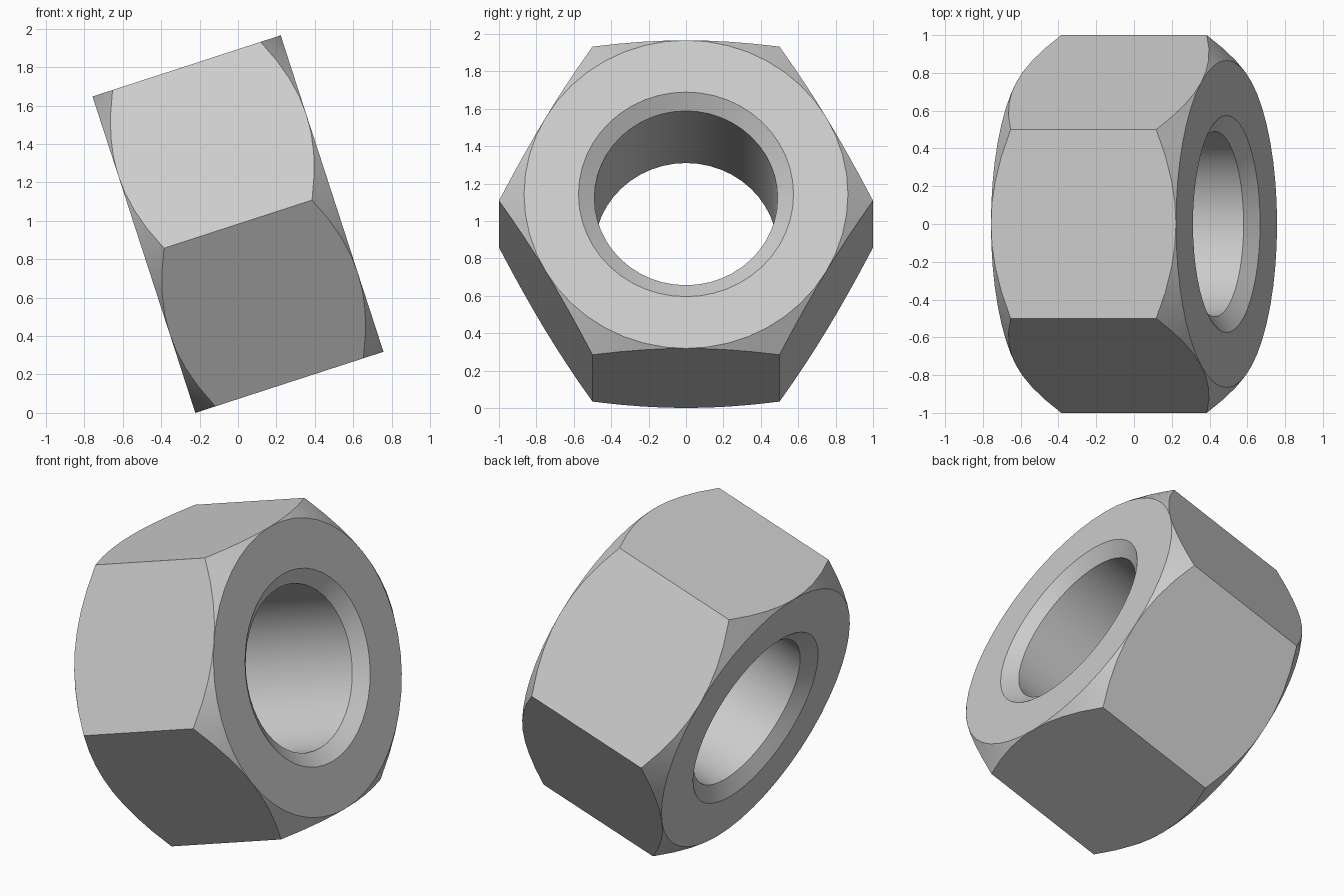
import bpy, bmesh
from math import cos, sin, pi, radians
from mathutils import Matrix

cube = bpy.data.objects.get("Cube")
if cube:
    bpy.data.objects.remove(cube, do_unlink=True)

SEGMENTS = 48          # multiple of 12, so corners and flat centres get a vertex
APOTHEM = cos(pi / 6)  # hexagon with corner radius 1
HALF = 0.515           # half the thickness
BORE, RIM = 0.49, 0.575
BORE_HALF = 0.451      # half length of the straight bore
SLOPE = 0.82           # drop of the corner chamfer per unit of radius
TILT = radians(18)

# Steel material
steel = bpy.data.materials.new("grey steel")
steel.use_nodes = True
colour = (0.6, 0.6, 0.6, 1)
steel.diffuse_color = colour
steel.node_tree.nodes["Principled BSDF"].inputs["Base Color"].default_value = colour


def section(angle):
    """Closed (radius, height) section of the nut at one angle."""
    off_flat = (angle + pi / 6) % (pi / 3) - pi / 6
    outer = APOTHEM / cos(off_flat)
    edge = HALF - (outer - APOTHEM) * SLOPE
    top = [(BORE, BORE_HALF), (RIM, HALF), (APOTHEM, HALF), (outer, edge)]
    return top + [(r, -h) for r, h in reversed(top)]


# Sweep the section around the axis; local x points at a flat
bm = bmesh.new()
rings = []
for i in range(SEGMENTS):
    a = 2 * pi * i / SEGMENTS
    rings.append([bm.verts.new((r * cos(a), r * sin(a), h)) for r, h in section(a)])
for i, ring in enumerate(rings):
    after = rings[(i + 1) % SEGMENTS]
    for j in range(len(ring)):
        k = (j + 1) % len(ring)
        bm.faces.new((ring[j], ring[k], after[k], after[j]))

# Close the chamfer where it runs out at the centre of each flat
bmesh.ops.remove_doubles(bm, verts=bm.verts, dist=0.0001)
bmesh.ops.recalc_face_normals(bm, faces=bm.faces)

# Lean the axis up from +x and stand the nut on the ground
bm.transform(Matrix.Rotation(pi / 2 - TILT, 4, "Y"))
lowest = min(v.co.z for v in bm.verts)
bm.transform(Matrix.Translation((0, 0, -lowest)))

mesh = bpy.data.meshes.new("hex_nut")
bm.to_mesh(mesh)
bm.free()
mesh.materials.append(steel)
nut = bpy.data.objects.new("hex_nut", mesh)
bpy.context.collection.objects.link(nut)

# Smooth the round surfaces, keep the machined edges sharp
bpy.context.view_layer.objects.active = nut
nut.select_set(True)
bpy.ops.object.shade_smooth_by_angle(angle=radians(15))
